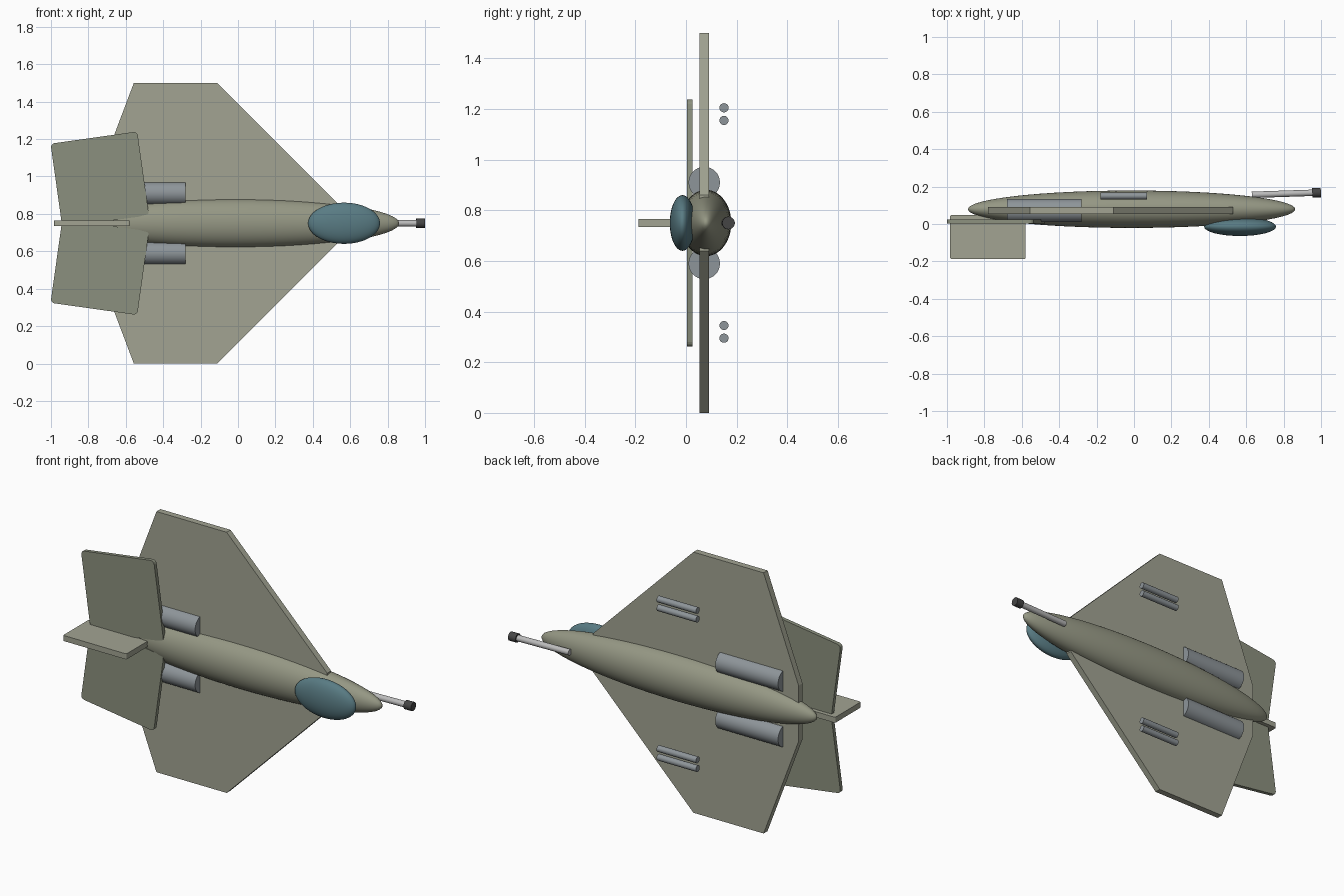
import bpy, bmesh, math
from mathutils import Vector

if "Cube" in bpy.data.objects:
    bpy.data.objects.remove(bpy.data.objects["Cube"])

ZC = 0.75  # height of the aircraft's centre line


def mat(name, r, g, b):
    m = bpy.data.materials.new(name)
    m.diffuse_color = (r, g, b, 1)
    m.use_nodes = True
    m.node_tree.nodes["Principled BSDF"].inputs["Base Color"].default_value = m.diffuse_color
    return m


OLIVE = mat("olive", 0.30, 0.31, 0.23)
PALE = mat("pale_olive", 0.36, 0.37, 0.29)
DARK_OLIVE = mat("dark_olive", 0.26, 0.28, 0.21)
GLASS = mat("canopy_teal", 0.10, 0.20, 0.23)
METAL = mat("metal", 0.27, 0.30, 0.32)
STEEL = mat("light_steel", 0.50, 0.50, 0.50)
BLACK = mat("dark_metal", 0.06, 0.06, 0.06)


def finish(name, material):
    ob = bpy.context.object
    ob.name = name
    ob.data.materials.append(material)
    bpy.ops.object.shade_smooth_by_angle(angle=math.radians(40))
    return ob


def ellipsoid(name, centre, radii, material):
    # poles lie along the long x axis
    bpy.ops.mesh.primitive_uv_sphere_add(segments=48, ring_count=32, radius=1)
    ob = bpy.context.object
    ob.rotation_euler = (0, math.pi / 2, 0)
    bpy.ops.object.transform_apply(location=False, rotation=True, scale=False)
    ob.scale = radii
    bpy.ops.object.transform_apply(location=False, rotation=False, scale=True)
    ob.location = centre
    return finish(name, material)


def rod(name, a, b, radius, material):
    a, b = Vector(a), Vector(b)
    d = b - a
    bpy.ops.mesh.primitive_cylinder_add(vertices=32, radius=radius, depth=d.length,
                                        location=(a + b) / 2)
    bpy.context.object.rotation_euler = d.to_track_quat('Z', 'Y').to_euler()
    return finish(name, material)


def plate(name, corners, thickness, material, rounding=0):
    # flat panel: corner loop extruded by a thickness vector, corners optionally rounded
    bm = bmesh.new()
    face = bm.faces.new([bm.verts.new(c) for c in corners])
    t = Vector(thickness)
    ext = bmesh.ops.extrude_face_region(bm, geom=[face])["geom"]
    bmesh.ops.translate(bm, vec=t, verts=[g for g in ext if isinstance(g, bmesh.types.BMVert)])
    if rounding:
        across = [e for e in bm.edges
                  if abs((e.verts[1].co - e.verts[0].co).normalized().dot(t.normalized())) > 0.99]
        bmesh.ops.bevel(bm, geom=across, offset=rounding, segments=3, profile=0.5,
                        affect='EDGES')
    bmesh.ops.recalc_face_normals(bm, faces=bm.faces)
    me = bpy.data.meshes.new(name)
    bm.to_mesh(me)
    bm.free()
    ob = bpy.data.objects.new(name, me)
    bpy.context.collection.objects.link(ob)
    me.materials.append(material)
    return ob


# fuselage and canopy
ellipsoid("fuselage", (-0.013, 0.079, ZC), (0.875, 0.10, 0.131), OLIVE)
ellipsoid("canopy", (0.567, -0.014, ZC), (0.192, 0.05, 0.11), GLASS)

# wing: half outline (x, distance from centre line), mirrored
half = [(-0.78, 0.16), (-0.557, 0.75), (-0.11, 0.75), (0.53, 0.11)]
outline = half + [(x, -h) for x, h in reversed(half)]
plate("wing", [(x, 0.054, ZC + h) for x, h in outline], (0, 0.036, 0), PALE)

# tail fin
plate("tail_fin", [(-0.983, 0.048, ZC - 0.016), (-0.58, 0.048, ZC - 0.016),
                   (-0.58, -0.187, ZC - 0.016), (-0.983, -0.187, ZC - 0.016)],
      (0, 0, 0.032), PALE, 0.008)

ca, sa = math.cos(math.radians(8)), math.sin(math.radians(8))
for side, s in (("upper", 1), ("lower", -1)):
    # swept tailplane: a rectangle turned by 8 degrees
    pts = []
    for u, v in ((-1, -1), (1, -1), (1, 1), (-1, 1)):
        u, v = u * 0.234, v * 0.226
        pts.append((-0.739 + u * ca - v * sa, 0.003, ZC + s * (0.234 + u * sa + v * ca)))
    plate("tailplane_" + side, pts, (0, 0.022, 0), DARK_OLIVE, 0.02)

    # engine pod
    z = ZC + s * 0.16
    rod("engine_" + side, (-0.68, 0.072, z), (-0.28, 0.072, z), 0.062, METAL)

    # paired missiles
    for n, h in (("inner", 0.405), ("outer", 0.455)):
        z = ZC + s * h
        rod(f"missile_{side}_{n}", (-0.18, 0.15, z), (0.07, 0.15, z), 0.018, METAL)

# nose gun, tilted slightly outward
rod("gun_barrel", (0.63, 0.156, ZC), (0.96, 0.167, ZC), 0.017, STEEL)
rod("gun_muzzle", (0.953, 0.1665, ZC), (0.999, 0.168, ZC), 0.025, BLACK)
